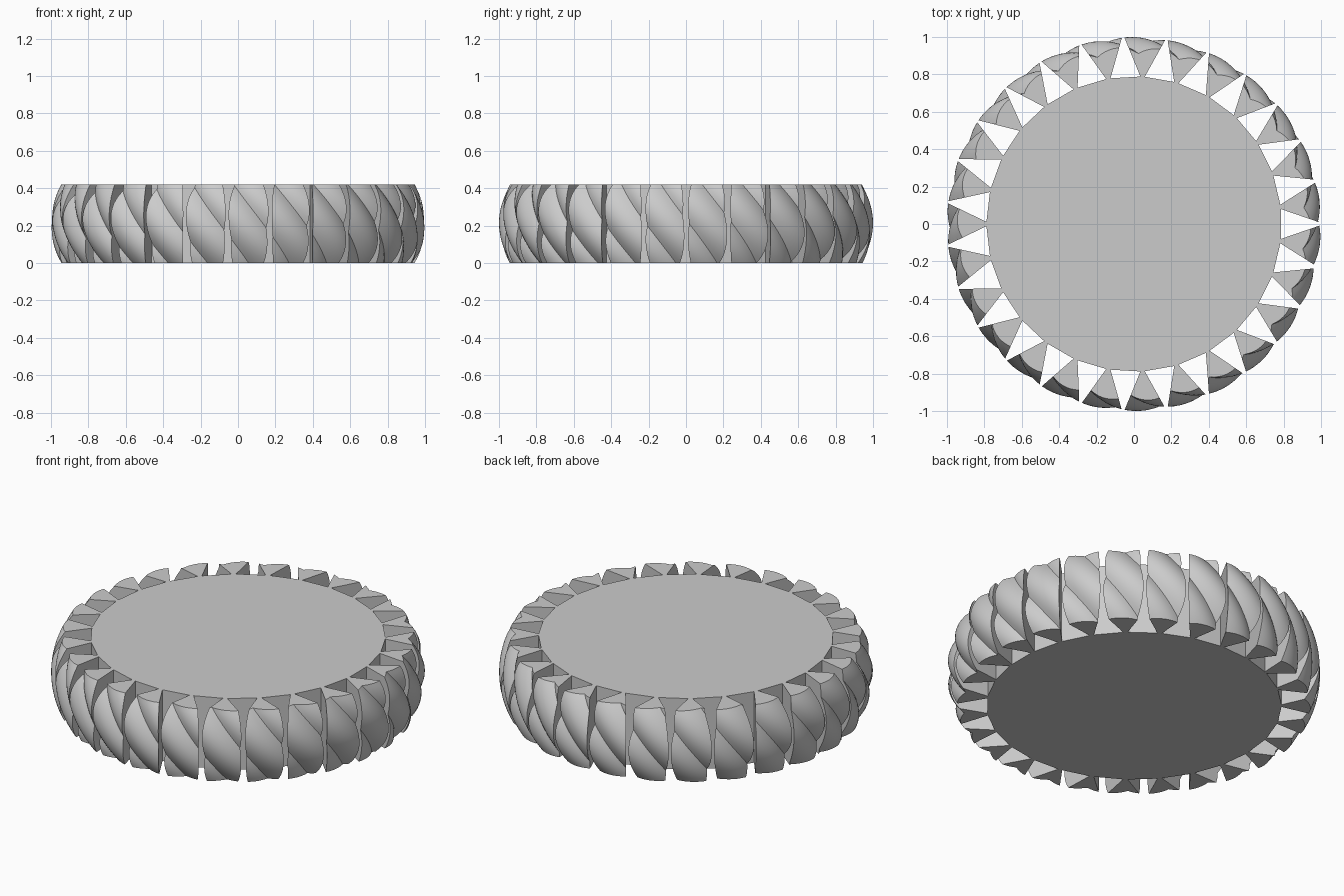
import bpy, bmesh
from math import cos, sin, tau, radians, sqrt

HEIGHT = 0.42
GAPS = 27            # wedge slots round the rim
STRANDS = 26         # rope-like ridges round the rim
SEGMENTS = 10        # columns per ridge
ROWS = 20
TWIST = radians(45)  # ridge lean per unit of height
PHASE = radians(-105.3)
BULGE = 0.428        # radius of the rounded rim
DEPTH = 0.033        # depth of the creases between ridges

old = bpy.data.objects.get("Cube")
if old:
    bpy.data.objects.remove(old, do_unlink=True)

grey = bpy.data.materials.new("plain grey")
grey.use_nodes = True
colour = (0.6, 0.6, 0.6, 1)
grey.diffuse_color = colour
grey.node_tree.nodes["Principled BSDF"].inputs["Base Color"].default_value = colour


def make_object(name, bm):
    bmesh.ops.recalc_face_normals(bm, faces=bm.faces)
    mesh = bpy.data.meshes.new(name)
    bm.to_mesh(mesh)
    bm.free()
    mesh.materials.append(grey)
    obj = bpy.data.objects.new(name, mesh)
    bpy.context.collection.objects.link(obj)
    return obj


def polar(r, a, z, side=0):
    """Point at radius r and angle a, moved sideways along the tangent."""
    return (r * cos(a) - side * sin(a), r * sin(a) + side * cos(a), z)


# Solid wheel: columns follow the slanting creases so they stay crisp
bm = bmesh.new()
columns = STRANDS * SEGMENTS
rings = []
for j in range(ROWS + 1):
    z = HEIGHT * j / ROWS
    rim = 1 - BULGE + sqrt(BULGE ** 2 - (z - HEIGHT / 2) ** 2)
    ring = []
    for i in range(columns):
        u = 2 * (i % SEGMENTS) / SEGMENTS - 1
        angle = PHASE + tau * i / columns + TWIST * (HEIGHT - z)
        ring.append(bm.verts.new(polar(rim - DEPTH * u * u, angle, z)))
    rings.append(ring)
for low, high in zip(rings, rings[1:]):
    for i in range(columns):
        k = (i + 1) % columns
        bm.faces.new((low[i], low[k], high[k], high[i]))
bm.faces.new(rings[0])
bm.faces.new(rings[-1])
wheel = make_object("ridged_wheel", bm)

# Wedge cutters: wide at the hub, closing to a thin slit at the rim
bm = bmesh.new()
for n in range(GAPS):
    a = tau * n / GAPS
    ends = []
    for z in (-0.1, HEIGHT + 0.1):
        ends.append([bm.verts.new(polar(r, a, z, s))
                     for r, s in ((0.785, -0.08), (1.017, 0), (0.785, 0.08))])
    bottom, top = ends
    bm.faces.new(bottom)
    bm.faces.new(top)
    for i in range(3):
        k = (i + 1) % 3
        bm.faces.new((bottom[i], bottom[k], top[k], top[i]))
cutter = make_object("slot_cutter", bm)
cutter.hide_render = True

# Cut the slots, then smooth the ridges while keeping edges sharp
slots = wheel.modifiers.new("slots", 'BOOLEAN')
slots.operation = 'DIFFERENCE'
slots.solver = 'EXACT'
slots.object = cutter
bpy.ops.object.select_all(action='DESELECT')
wheel.select_set(True)
bpy.context.view_layer.objects.active = wheel
bpy.ops.object.modifier_apply(modifier=slots.name)
bpy.data.objects.remove(cutter, do_unlink=True)
bpy.ops.object.shade_smooth_by_angle(angle=radians(30))
